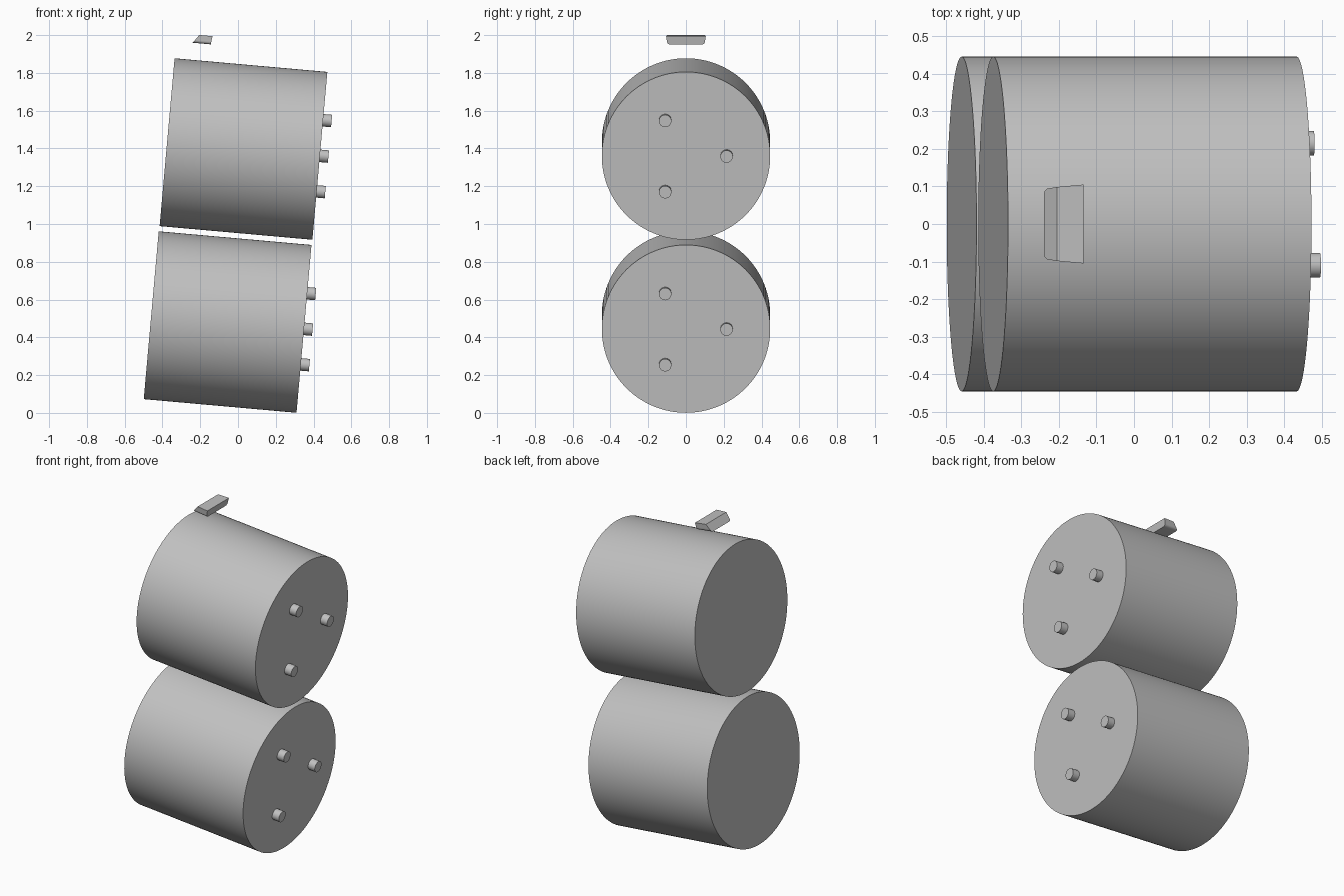
import bpy, bmesh, math
from mathutils import Matrix, Vector

if "Cube" in bpy.data.objects:
    bpy.data.objects.remove(bpy.data.objects["Cube"])

TILT = Matrix.Rotation(math.radians(5.1), 4, 'Y')
ALONG_X = Matrix.Rotation(math.pi / 2, 4, 'Y')
RADIUS, LENGTH = 0.446, 0.812

grey = bpy.data.materials.new("plain_grey")
grey.use_nodes = True
grey.diffuse_color = (0.53, 0.53, 0.53, 1)
grey.node_tree.nodes["Principled BSDF"].inputs["Base Color"].default_value = grey.diffuse_color


def finish(name, bm, origin):
    """Turn a bmesh into a tilted, smooth-shaded object with sharp rims."""
    bmesh.ops.recalc_face_normals(bm, faces=bm.faces)
    mesh = bpy.data.meshes.new(name)
    bm.to_mesh(mesh)
    bm.free()
    mesh.materials.append(grey)
    obj = bpy.data.objects.new(name, mesh)
    obj.matrix_world = Matrix.Translation(origin) @ TILT
    bpy.context.collection.objects.link(obj)
    bpy.ops.object.select_all(action='DESELECT')
    obj.select_set(True)
    bpy.context.view_layer.objects.active = obj
    bpy.ops.object.shade_smooth_by_angle(angle=math.radians(30))
    return obj


def rod(name, radius, length, local, origin, sides):
    """Closed cylinder lying along the tilted x axis."""
    bm = bmesh.new()
    bmesh.ops.create_cone(bm, cap_ends=True, segments=sides, radius1=radius, radius2=radius,
                          depth=length, matrix=Matrix.Translation(local) @ ALONG_X)
    return finish(name, bm, origin)


# Two stacked drums, each with three pins on the +x end
for label, origin in (("lower", (-0.055, 0, 0.481)), ("upper", (0.029, 0, 1.397))):
    rod(label + "_drum", RADIUS, LENGTH, (0, 0, 0), origin, 128)
    for pin, (y, z) in (("top", (-0.11, 0.189)), ("middle", (0.215, 0)), ("bottom", (-0.11, -0.189))):
        rod(f"{label}_{pin}_pin", 0.033, 0.055, (LENGTH / 2 + 0.018, y, z), origin, 32)

# Small wedge above: rounded lower edges, sloping -x end, slightly wider at +x
HEIGHT, ROUND, STEPS = 0.044, 0.016, 6
half = [(0.101 - ROUND + ROUND * math.sin(t), ROUND - ROUND * math.cos(t))
        for t in (math.pi / 2 * i / STEPS for i in range(STEPS + 1))] + [(0.105, HEIGHT)]
section = half + [(-y, z) for y, z in reversed(half)]
bm = bmesh.new()
rings = []
for is_right in (False, True):
    ring = []
    for y, z in section:
        x = 0.0 + 0.005 * z / HEIGHT if is_right else -0.096 + 0.031 * z / HEIGHT
        ring.append(bm.verts.new((x, y * (1 if is_right else 0.94), z)))
    rings.append(ring)
    bm.faces.new(ring)
for i in range(len(section)):
    j = (i + 1) % len(section)
    bm.faces.new((rings[0][i], rings[0][j], rings[1][j], rings[1][i]))
finish("top_wedge", bm, Vector((-0.144, 0, 1.951)))
